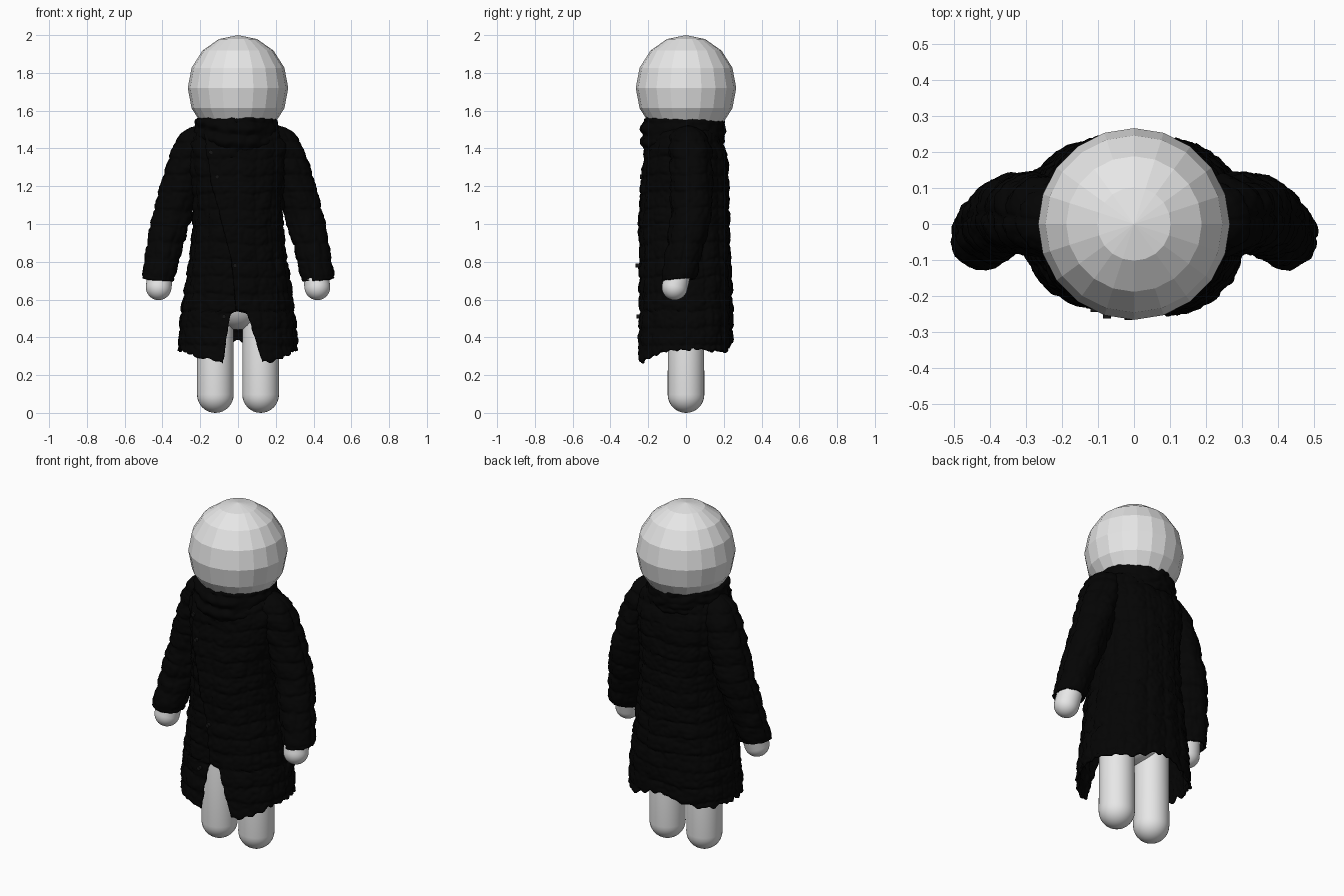
import bpy, bmesh, math
from mathutils import Vector, noise

cube = bpy.data.objects.get("Cube")
if cube:
    bpy.data.objects.remove(cube)


def material(name, value, rough):
    m = bpy.data.materials.new(name)
    m.use_nodes = True
    col = (value, value, value, 1)
    m.diffuse_color = col
    bsdf = m.node_tree.nodes["Principled BSDF"]
    bsdf.inputs["Base Color"].default_value = col
    bsdf.inputs["Roughness"].default_value = rough
    return m


pale = material("pale grey body", 0.8, 0.6)
black = material("black cloth", 0.0012, 0.9)
dark = material("dark button", 0.008, 0.5)


def finish(bm, name, mat, smooth=True):
    bmesh.ops.recalc_face_normals(bm, faces=bm.faces[:])
    me = bpy.data.meshes.new(name)
    bm.to_mesh(me)
    bm.free()
    me.materials.append(mat)
    for p in me.polygons:
        p.use_smooth = smooth
    ob = bpy.data.objects.new(name, me)
    bpy.context.collection.objects.link(ob)
    return ob


def capsule(name, low, high, r):
    """Round-ended limb between two centre points."""
    low, high = Vector(low), Vector(high)
    axis = high - low
    bm = bmesh.new()
    bmesh.ops.create_uvsphere(bm, u_segments=32, v_segments=16, radius=r)
    for v in bm.verts:
        if v.co.z > 0.001:
            v.co.z += axis.length
    turn = Vector((0, 0, 1)).rotation_difference(axis)
    for v in bm.verts:
        v.co = low + turn @ v.co
    return finish(bm, name, pale)


def read(table, t):
    """Linear interpolation in a list of (key, value) pairs."""
    if t <= table[0][0]:
        return table[0][1]
    for (a, x), (b, y) in zip(table, table[1:]):
        if t <= b:
            return x + (y - x) * (t - a) / (b - a)
    return table[-1][1]


def puff(along, z, seed):
    """Outward bulge of gathered quilted cloth."""
    z += 0.02 * noise.noise(Vector((along * 6, z * 3, seed)))
    row, col = z / 0.09, along / 0.1
    tile = math.sin(math.pi * (row % 1) ** 0.6) ** 0.5 * abs(math.sin(math.pi * col)) ** 0.3
    n = noise.noise(Vector((along * 14 + seed, z * 14, seed)))
    fine = noise.noise(Vector((along * 50, z * 50 + seed, seed)))
    return 0.012 * tile + 0.008 * n + 0.007 * fine - 0.003


def loft(name, point, nu, nv, closed):
    """Cloth sheet from a surface function of u (around) and v (up)."""
    bm = bmesh.new()
    cols = nu if closed else nu + 1
    grid = [[bm.verts.new(point(i / nu, j / nv)) for i in range(cols)]
            for j in range(nv + 1)]
    for j in range(nv):
        for i in range(nu):
            k = (i + 1) % cols
            bm.faces.new((grid[j][i], grid[j][k], grid[j + 1][k], grid[j + 1][i]))
    ob = finish(bm, name, black)
    mod = ob.modifiers.new("cloth thickness", "SOLIDIFY")
    mod.thickness = 0.012
    mod.offset = 0
    return ob


# Faceted head, slightly taller than wide
bm = bmesh.new()
bmesh.ops.create_uvsphere(bm, u_segments=20, v_segments=8, radius=0.266)
for v in bm.verts:
    v.co.z = 1.72 + v.co.z * 0.28 / 0.266
finish(bm, "head", pale, smooth=False)

# Body under the coat
capsule("torso", (0, 0, 0.59), (0, 0, 1.3), 0.15)
for side, s in (("left", 1), ("right", -1)):
    capsule(side + "_leg", (s * 0.12, 0, 0.097), (s * 0.12, 0, 0.7), 0.097)
    capsule(side + "_arm", (s * 0.42, -0.06, 0.665), (s * 0.37, 0.03, 1.05), 0.068)

# Coat body: half width, front and back depth by height
half_width = [(0.3, 0.308), (0.5, 0.293), (0.7, 0.265), (0.85, 0.242), (1.0, 0.228),
              (1.15, 0.228), (1.3, 0.25), (1.42, 0.255), (1.48, 0.23), (1.51, 0.19), (1.53, 0.13)]
front_depth = [(0.3, 0.24), (0.5, 0.225), (0.85, 0.22), (1.0, 0.228), (1.2, 0.22),
               (1.35, 0.205), (1.45, 0.185), (1.53, 0.12)]
back_depth = [(0.3, 0.235), (0.5, 0.237), (0.85, 0.223), (1.2, 0.215), (1.35, 0.21),
              (1.42, 0.185), (1.48, 0.165), (1.53, 0.12)]
# Hem height around half the coat, and front edges of the two flaps
hem = [(0, 0.262), (0.06, 0.285), (0.13, 0.325), (0.25, 0.335), (0.38, 0.325),
       (0.44, 0.36), (0.5, 0.385)]
left_edge = [(0.27, 0.12), (0.53, 0.045), (0.545, -0.01), (0.8, -0.03), (1.2, -0.12), (1.4, -0.15)]
right_edge = [(0.28, -0.08), (0.53, -0.04), (0.545, 0.02), (0.8, 0.04), (1.4, 0.02)]


def coat_point(u, v):
    bottom = read(hem, min(u, 1 - u)) + 0.025 * noise.noise(Vector((u * 45, 0.3, 3)))
    z = bottom + (1.53 - bottom) * v
    w = read(half_width, z)
    start = math.asin(max(-0.8, read(left_edge, z) / w))
    end = 2 * math.pi + math.asin(max(-0.8, read(right_edge, z) / w))
    a = start + (end - start) * u
    s, c = math.sin(a), math.cos(a)
    d = read(front_depth if c > 0 else back_depth, z)
    square = (abs(s) ** 2.3 + abs(c) ** 2.3) ** (-1 / 2.3)
    out = puff(a * 0.25, z, 5) + 0.016 * max(0, 1 - u / 0.16) - 0.01 * max(0, 1 - (1 - u) / 0.1)
    return Vector(((w * square + out) * s, -(d * square + out) * c, z))


loft("coat_body", coat_point, 200, 140, closed=False)

# Sleeves: centre line and radius by height
sleeve_x = [(0.7, 0.425), (0.9, 0.385), (1.0, 0.36), (1.1, 0.333), (1.2, 0.305),
            (1.3, 0.275), (1.4, 0.24), (1.5, 0.21)]
sleeve_y = [(0.7, -0.04), (0.9, 0.0), (1.05, 0.028), (1.25, 0.03), (1.4, 0.02), (1.5, 0.01)]
sleeve_r = [(0.7, 0.077), (0.9, 0.085), (1.0, 0.093), (1.2, 0.097), (1.4, 0.096),
            (1.45, 0.086), (1.48, 0.072), (1.505, 0.04), (1.515, 0.005)]


def sleeve(side, s):
    def point(u, v):
        z = 0.705 + 0.81 * (1 - (1 - v) ** 1.15)
        a = 2 * math.pi * u
        r = read(sleeve_r, z)
        r += puff(0.6 * u, z, 2 + s) * min(1, r / 0.09)
        low = 0.008 * math.sin(a + 1) * (1 - v) ** 4
        return Vector((s * (read(sleeve_x, z) + r * math.cos(a)),
                       read(sleeve_y, z) + 1.02 * r * math.sin(a), z + low))
    loft(side + "_sleeve", point, 64, 90, closed=True)


sleeve("left", 1)
sleeve("right", -1)

# Tall collar with draped folds, hanging lower at the front
collar_r = [(0, 0.185), (0.15, 0.205), (0.4, 0.212), (0.6, 0.21), (0.8, 0.205), (0.88, 0.196), (1, 0.165)]
collar_z = [(0, 1.42), (0.4, 1.48), (0.8, 1.55), (0.88, 1.558), (1, 1.52)]


def collar_point(u, v):
    a = 2 * math.pi * u
    s, c = math.sin(a), math.cos(a)
    front = max(0, c)
    r = read(collar_r, v)
    r += 0.007 * math.sin(20 * v + 2.5 * math.sin(a + 0.6)) * (0.2 + front)
    r += 0.012 * noise.noise(Vector((s * 6, c * 6, v * 6)))
    z = read(collar_z, v) - 0.07 * front * (1 - v) ** 1.5
    z += 0.008 * noise.noise(Vector((s * 5, c * 5, 9)))
    return Vector((1.02 * r * s - 0.008, -r * (c * 0.97 + 0.1 * front) - 0.004, z))


loft("collar", collar_point, 96, 40, closed=True)

# Buttons along the front closing
spots = [(-0.145, 1.38), (-0.11, 1.25), (-0.015, 0.78), (-0.075, 0.51), (-0.03, 1.44)]
for n, (x, z) in enumerate(spots):
    d = read(front_depth, z) + 0.036
    y = -d * math.sqrt(1 - (x / 0.3) ** 2)
    bm = bmesh.new()
    bmesh.ops.create_cone(bm, cap_ends=True, segments=16, radius1=0.011, radius2=0.011, depth=0.02)
    for v in bm.verts:
        v.co = Vector((x + v.co.x, y + v.co.z, z + v.co.y))
    finish(bm, "button_%d" % (n + 1), dark, smooth=False)
